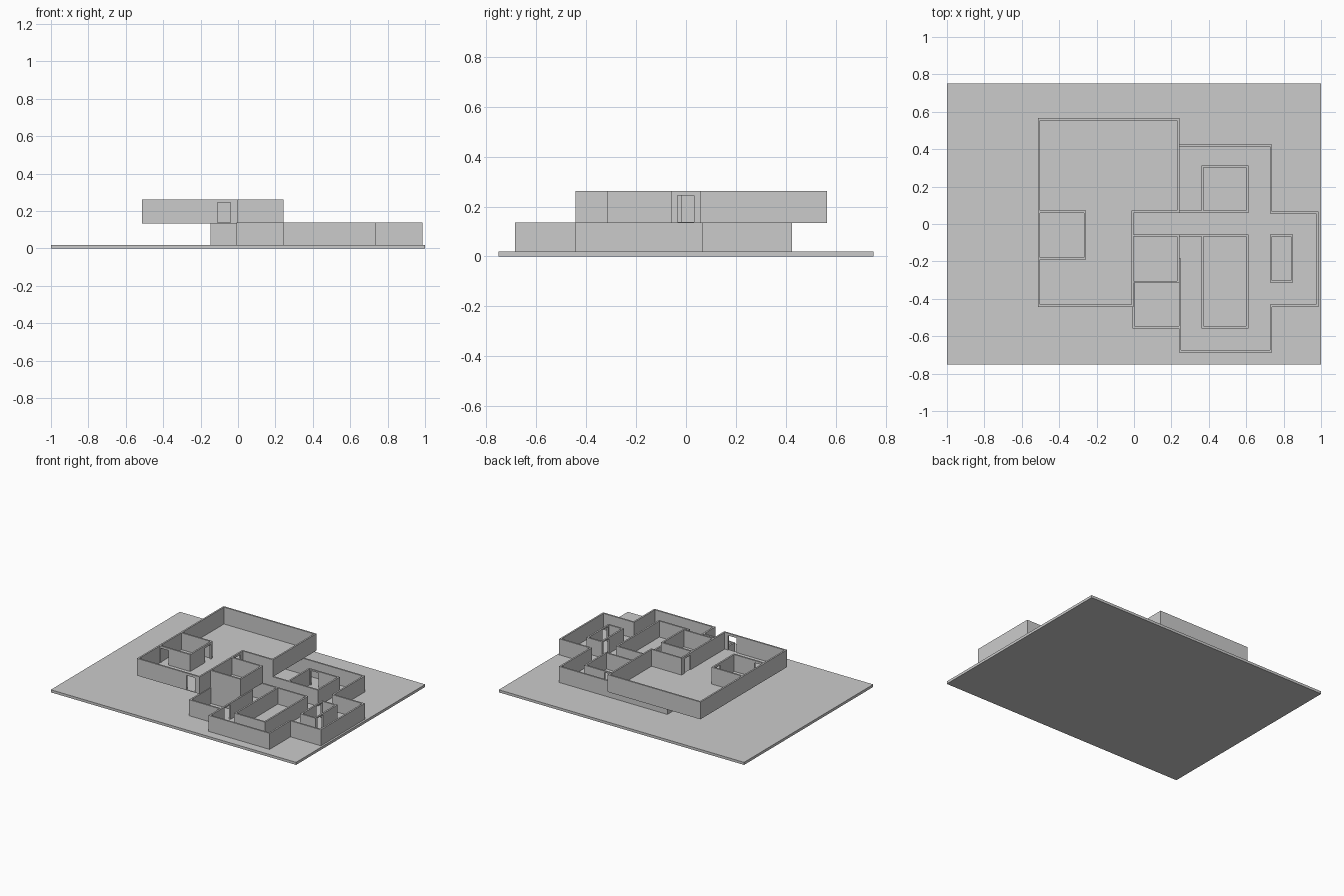
import bpy, bmesh
from mathutils import Matrix, Vector

if "Cube" in bpy.data.objects:
    bpy.data.objects.remove(bpy.data.objects["Cube"])

T = 0.012                       # wall thickness
PLATE, MID, TOP = 0.019, 0.137, 0.262
DOOR = 0.108                    # door height


def add_box(bm, lo, hi):
    lo, hi = Vector(lo), Vector(hi)
    m = Matrix.Translation((lo + hi) / 2) @ Matrix.Diagonal((*(hi - lo), 1))
    bmesh.ops.create_cube(bm, size=1, matrix=m)


def make(name, boxes):
    bm = bmesh.new()
    for lo, hi in boxes:
        add_box(bm, lo, hi)
    mesh = bpy.data.meshes.new(name)
    bm.to_mesh(mesh)
    bm.free()
    bpy.context.collection.objects.link(bpy.data.objects.new(name, mesh))


def wall(name, z0, z1, axis, at, a, b, door=None):
    """Straight wall along axis from a to b, centred on `at`, with an optional doorway."""
    def piece(s, e, lo, hi):
        if axis == 'x':
            return (s, at - T / 2, lo), (e, at + T / 2, hi)
        return (at - T / 2, s, lo), (at + T / 2, e, hi)
    a, b = a - T / 2, b + T / 2
    if door:
        s, e = door
        boxes = [piece(a, s, z0, z1), piece(e, b, z0, z1), piece(s, e, z0 + DOOR, z1)]
    else:
        boxes = [piece(a, b, z0, z1)]
    make(name, boxes)


def lower(name, *args):
    wall("lower_" + name, PLATE, MID, *args)


def upper(name, *args):
    wall("upper_" + name, MID, TOP, *args)


# ground plate
make("base_plate", [((-1, -0.752, 0), (1, 0.752, PLATE))])

# upper floor slab
Z0, Z1 = MID - 0.003, MID + 0.001
make("upper_floor", [((-0.513, -0.44, Z0), (-0.005, 0.565, Z1)),
                     ((-0.005, 0.062, Z0), (0.24, 0.565, Z1)),
                     ((-0.005, -0.312, Z0), (0.24, -0.06, Z1))])

# upper storey outer walls
upper("west_wall", 'y', -0.508, -0.437, 0.56)
upper("north_wall", 'x', 0.56, -0.508, 0.237)
upper("east_wall", 'y', 0.237, 0.065, 0.56)
upper("south_wall", 'x', -0.437, -0.508, -0.008, (-0.11, -0.04))
upper("stair_north_wall", 'x', 0.065, -0.008, 0.237)
upper("stair_door_wall", 'y', -0.008, -0.437, 0.065, (-0.035, 0.032))
# upper east room
upper("room_north_wall", 'x', -0.062, -0.008, 0.237)
upper("room_south_wall", 'x', -0.31, -0.008, 0.237)
upper("room_east_wall", 'y', 0.237, -0.31, -0.062)
# upper west closet
upper("closet_north_wall", 'x', 0.065, -0.508, -0.262)
upper("closet_south_wall", 'x', -0.185, -0.508, -0.262, (-0.498, -0.432))
upper("closet_east_wall", 'y', -0.262, -0.185, 0.065, (-0.017, 0.05))

# lower storey outer walls
lower("north_wall", 'x', 0.42, -0.14, 0.732)
lower("west_wall", 'y', -0.14, -0.062, 0.42)
lower("north_east_wall", 'y', 0.732, 0.062, 0.42)
lower("wing_north_wall", 'x', 0.062, 0.732, 0.98)
lower("wing_east_wall", 'y', 0.98, -0.437, 0.062)
lower("wing_south_wall", 'x', -0.437, 0.732, 0.98)
lower("south_east_wall", 'y', 0.732, -0.68, -0.437)
lower("south_wall", 'x', -0.68, 0.246, 0.732)
lower("south_west_wall", 'y', 0.246, -0.68, -0.19, (-0.52, -0.45))
lower("annex_south_wall", 'x', -0.552, -0.003, 0.246)
lower("annex_west_wall", 'y', -0.003, -0.552, -0.062)
lower("annex_north_wall", 'x', -0.31, -0.003, 0.246)
# lower corridor
lower("corridor_south_wall", 'x', -0.062, -0.14, 0.605)
lower("corridor_north_wall", 'x', 0.065, -0.008, 0.605)
# lower inner rooms
for name, s, n, door in (("back_room", 0.065, 0.307, (0.38, 0.445)),
                         ("hall", -0.552, -0.062, None)):
    lower(name + "_west_wall", 'y', 0.366, s, n)
    lower(name + "_east_wall", 'y', 0.605, s, n)
    lower(name + "_end_wall", 'x', n if door else s, 0.366, 0.605, door)
# small room in the east wing
lower("wing_room_west_wall", 'y', 0.732, -0.308, -0.062, (-0.14, -0.075))
lower("wing_room_east_wall", 'y', 0.845, -0.308, -0.062, (-0.29, -0.225))
lower("wing_room_north_wall", 'x', -0.062, 0.732, 0.845)
lower("wing_room_south_wall", 'x', -0.308, 0.732, 0.845)
